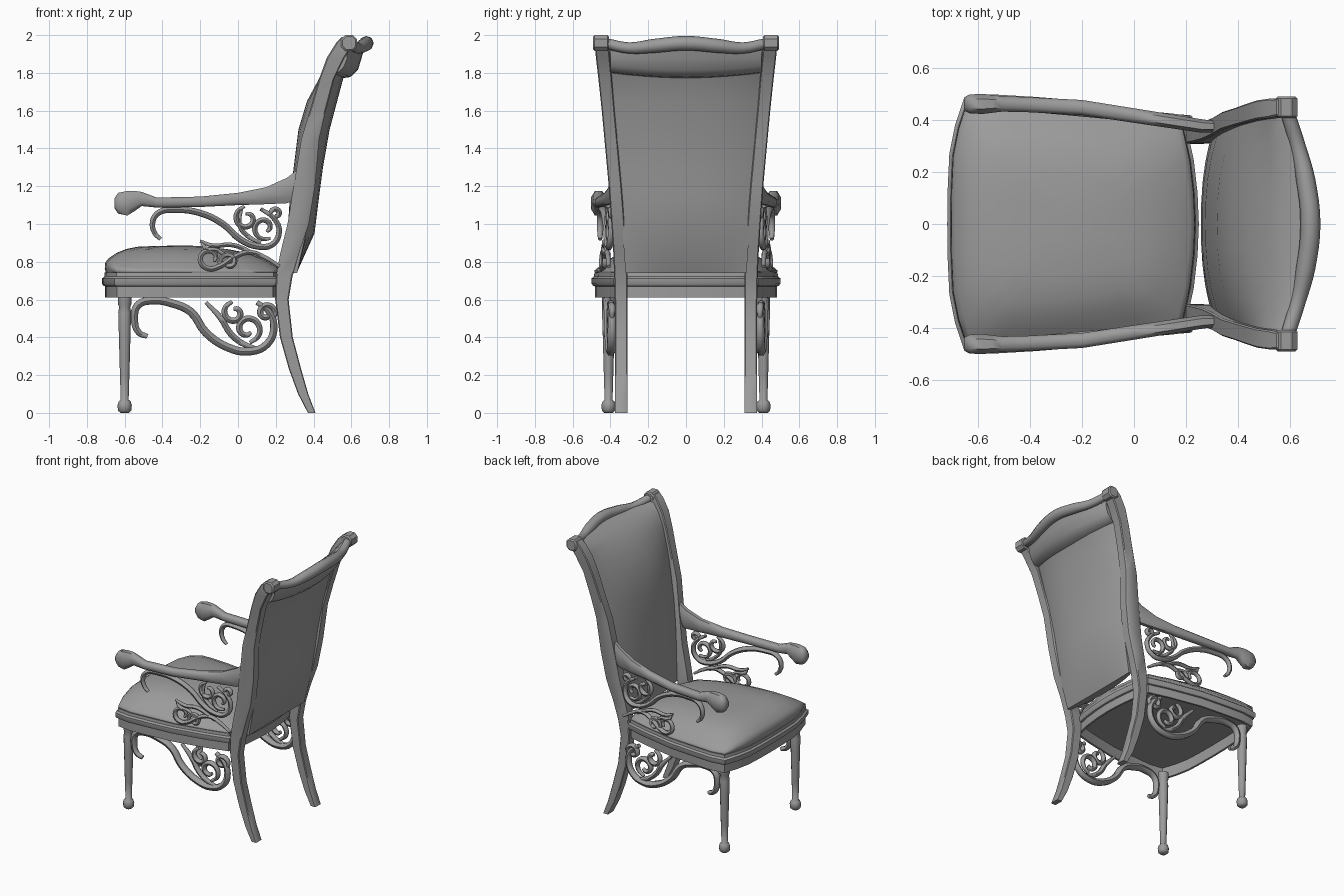
import bpy, bmesh, math

cube = bpy.data.objects.get("Cube")
if cube:
    bpy.data.objects.remove(cube, do_unlink=True)

gray = bpy.data.materials.new("plain gray")
gray.use_nodes = True
gray.diffuse_color = (0.33, 0.33, 0.33, 1)
for node in gray.node_tree.nodes:
    if node.type == 'BSDF_PRINCIPLED':
        node.inputs["Base Color"].default_value = gray.diffuse_color


def finish(name, mesh, angle=40):
    mesh.materials.clear()
    mesh.materials.append(gray)
    mesh.shade_smooth()
    mesh.set_sharp_from_angle(angle=math.radians(angle))
    obj = bpy.data.objects.new(name, mesh)
    bpy.context.collection.objects.link(obj)
    return obj


def loft(name, rings, angle=40, closed=False):
    """Skin equal-sized rings of points; cap the ends, or join them if closed."""
    bm = bmesh.new()
    loops = [[bm.verts.new(p) for p in ring] for ring in rings]
    n = len(loops[0])
    pairs = list(zip(loops, loops[1:]))
    if closed:
        pairs.append((loops[-1], loops[0]))
    else:
        bm.faces.new(loops[0])
        bm.faces.new(loops[-1])
    for a, b in pairs:
        for i in range(n):
            j = (i + 1) % n
            bm.faces.new((a[i], a[j], b[j], b[i]))
    bmesh.ops.recalc_face_normals(bm, faces=bm.faces)
    mesh = bpy.data.meshes.new(name)
    bm.to_mesh(mesh)
    bm.free()
    return finish(name, mesh, angle)


def octagon(hu, hv, cut):
    """Rectangle of half sizes hu, hv with clipped corners."""
    a, b = hu * (1 - cut), hv * (1 - cut)
    return [(hu, -b), (hu, b), (a, hv), (-a, hv), (-hu, b), (-hu, -b), (-a, -hv), (a, -hv)]


def tube(name, points, radius, sides=1):
    """Smooth tapered rod; points are (x, y, z, radius factor)."""
    curve = bpy.data.curves.new(name, 'CURVE')
    curve.dimensions = '3D'
    curve.bevel_depth = radius
    curve.bevel_resolution = sides
    curve.resolution_u = 4
    curve.use_fill_caps = True
    spline = curve.splines.new('BEZIER')
    spline.bezier_points.add(len(points) - 1)
    for bp, p in zip(spline.bezier_points, points):
        bp.co = p[:3]
        bp.radius = p[3]
        bp.handle_left_type = bp.handle_right_type = 'AUTO'
    temp = bpy.data.objects.new(name + "_path", curve)
    bpy.context.collection.objects.link(temp)
    bpy.context.view_layer.update()
    deps = bpy.context.evaluated_depsgraph_get()
    mesh = bpy.data.meshes.new_from_object(temp.evaluated_get(deps))
    bpy.data.objects.remove(temp, do_unlink=True)
    return finish(name, mesh, 60)


def spiral(cx, cz, r, start, turns, steps=9):
    """Flat scroll from its outer end inwards."""
    pts = []
    for i in range(steps):
        t = i / (steps - 1)
        a = math.radians(start) + turns * math.tau * t
        rr = r * (1 - 0.65 * t)
        pts.append((cx + rr * math.cos(a), cz + rr * math.sin(a)))
    return pts


def scroll(name, pts, radius, y_at, side, tip=0.6):
    last = len(pts) - 1
    tube(name, [(x, side * y_at(x, z), z, 1 - (1 - tip) * abs(2 * i / last - 1) ** 3)
                for i, (x, z) in enumerate(pts)], radius)


# Seat outline: bowed front, sides narrowing toward the back
half = [(-.72, 0), (-.718, .14), (-.712, .27), (-.69, .38), (-.655, .485), (-.55, .5), (-.38, .49),
        (-.2, .475), (.05, .425), (.2, .385), (.23, .25), (.245, .12)]
outline = half + [(.25, 0)] + [(x, -y) for x, y in reversed(half[1:])]


def seat_ring(scale, z, drop=0, sag=0):
    """Scaled outline; drop lowers it to the back, sag lowers it to the sides."""
    ring = []
    for x, y in outline:
        px, py = -.24 + (x + .24) * scale, y * scale
        width = .49 - .17 * max(0, px + .4)
        fall = (1 - drop * max(0, (px + .3) / .5) ** 2) * (1 - sag * min(1, abs(py) / width) ** 4)
        ring.append((px, py, .74 + (z - .74) * fall))
    return ring


loft("seat_rail", [seat_ring(s, z) for s, z in
     [(.935, .61), (.965, .61), (.965, .67), (.985, .673), (1, .685), (1, .712), (.975, .722), (.97, .742),
      (.935, .742)]], closed=True)
loft("seat_base", [seat_ring(.945, .69), seat_ring(.945, .71)])
loft("seat_cushion", [seat_ring(s, z, .5, .75) for s, z in
     [(.955, .735), (.97, .765), (.967, .793), (.93, .817), (.84, .847), (.73, .868), (.6, .88), (.4, .884),
      (.12, .886)]], 60)

# Upholstered back: z, edge front x, edge back x, centre front x, centre back x, half width
rows = [(.74, .293, .313, .258, .31, .32), (.95, .305, .36, .262, .405, .335),
        (1.15, .325, .385, .275, .43, .35), (1.3, .345, .40, .295, .45, .36),
        (1.5, .385, .43, .32, .485, .375), (1.65, .42, .465, .365, .525, .385),
        (1.8, .465, .50, .445, .565, .395), (1.88, .505, .55, .53, .61, .405),
        (1.94, .55, .59, .63, .675, .41)]
spread = [-1, -.92, -.75, -.5, -.25, 0, .25, .5, .75, .92, 1]
back_rings = []
for z, ef, eb, cf, cb, hw in rows:
    def bow(e, c, t):
        return e + (c - e) * (1 - abs(t) ** 2.5)
    front = [(bow(ef, cf, t), t * hw, z) for t in spread]
    rear = [(bow(eb, cb, t), t * hw, z) for t in reversed(spread)]
    back_rings.append(front + rear)
loft("back_cushion", back_rings, 60)

# Flared padding under the crest rail, blended from its end profile to its middle one
end_profile = [(.565, 1.925), (.58, 1.915), (.577, 1.875), (.562, 1.835), (.535, 1.805), (.495, 1.8)]
mid_profile = [(.655, 1.935), (.668, 1.93), (.655, 1.88), (.635, 1.815), (.595, 1.778), (.54, 1.77)]
flare = []
for t in spread:
    c = 1 - t * t
    flare.append([(ex + (mx - ex) * c, t * .4, ez + (mz - ez) * c)
                  for (ex, ez), (mx, mz) in zip(end_profile, mid_profile)])
loft("back_flare", flare, 50)

# Crest rail bowed to the rear
crest = [(.595, .42, 1.955, .75), (.632, .3, 1.932, .8), (.662, .17, 1.943, 1), (.68, 0, 1.957, 1.05)]
tube("crest_rail", crest + [(x, -y, z, r) for x, y, z, r in reversed(crest[:3])], .037, 2)

# Section tables for the posts (z, x0, x1, y, half width) and arms (x, z0, z1, y, half width)
post = [(0, .37, .41, .343, .033), (.1, .318, .372, .343, .033), (.23, .27, .335, .343, .033),
        (.4, .222, .29, .343, .033), (.6, .197, .268, .343, .034), (.72, .2, .288, .345, .035),
        (.85, .225, .325, .35, .035), (1, .262, .375, .36, .035), (1.2, .295, .408, .375, .034),
        (1.45, .335, .43, .398, .034), (1.6, .38, .465, .412, .034), (1.77, .43, .51, .428, .036),
        (1.88, .47, .565, .44, .037), (1.96, .52, .615, .447, .037), (1.99, .55, .61, .449, .03)]
arm = [(-.655, 1.085, 1.135, .463, .025), (-.635, 1.055, 1.165, .463, .036), (-.585, 1.045, 1.175, .463, .039),
       (-.545, 1.07, 1.175, .463, .034), (-.51, 1.095, 1.17, .463, .03), (-.43, 1.087, 1.14, .461, .029),
       (-.2, 1.09, 1.145, .449, .029), (0, 1.1, 1.165, .418, .028), (.15, 1.105, 1.195, .395, .027),
       (.26, 1.11, 1.245, .378, .026), (.33, 1.14, 1.3, .375, .02)]
leg = [(.0, .022), (.012, .035), (.04, .038), (.06, .032), (.07, .021), (.2, .025), (.42, .031),
       (.53, .034), (.56, .029), (.575, .035), (.62, .036)]

# Scroll paths in the side plane
upper_main = [(-.41, .92), (-.44, .95), (-.452, 1.01), (-.42, 1.06), (-.33, 1.075), (-.2, 1.058), (-.08, 1),
              (.01, .92), (.1, .882), (.18, .89), (.218, .96), (.19, 1.03), (.12, 1.08)]
upper_low = [(.22, .775), (.15, .82), (.06, .85), (-.02, .825), (-.1, .775), (-.16, .765), (-.2, .81), (-.17, .855),
             (-.12, .84), (-.125, .8)]
lower_main = [(-.48, .405), (-.525, .425), (-.548, .5), (-.53, .57), (-.45, .595), (-.35, .58), (-.25, .535),
              (-.17, .425), (-.05, .345), (.06, .325), (.155, .365), (.19, .46), (.16, .54), (.1, .585)]
upper_curls = [(.045, 1.03, .065, 100, 1), (.14, .98, .065, -60, -1), (.2, 1.055, .03, 200, -.9),
               (-.05, .8, .05, 220, -1)]
lower_curls = [(.05, .445, .075, -80, 1.1), (.15, .53, .05, -40, 1.1), (-.02, .53, .06, 100, 1)]
branches = [[(.02, 1.09), (.01, .99), (.06, .93), (.12, .9)],
            [(-.2, .91), (-.13, .885), (-.04, .89), (.04, .865), (.1, .83)],
            [(-.19, .9), (-.17, .87), (-.11, .86), (-.06, .83)]]
lower_branch = [(-.17, .585), (-.09, .5), (-.04, .42), (.02, .37), (.1, .34)]

for label, s in (("left", 1), ("right", -1)):
    loft("back_post_" + label, [[((x0 + x1) / 2 + u, s * y + v, z)
         for u, v in octagon((x1 - x0) / 2, w, .15)] for z, x0, x1, y, w in post], 35)
    loft("arm_" + label, [[(x, s * y + u, (z0 + z1) / 2 + v)
         for u, v in octagon(w, (z1 - z0) / 2, .5)] for x, z0, z1, y, w in arm], 50)
    # Rounded block ending each post
    loft("post_knob_" + label, [[(.588 + u * k, s * (.45 + d), 1.958 + v * k) for u, v in octagon(.042, .042, .5)]
         for d, k in ((-.042, .8), (-.034, 1), (.034, 1), (.042, .8))], 40)
    loft("front_leg_" + label, [[(-.6 + r * math.cos(a), s * .41 + r * math.sin(a), z)
         for a in [math.tau * k / 12 for k in range(12)]] for z, r in leg], 50)

    def arm_y(x, z):
        return .415 - .09 * x + .08 * max(0, .95 - z)

    def apron_y(x, z):
        return .4 - .04 * x

    scroll("arm_scroll_" + label, upper_main, .019, arm_y, s, .6)
    scroll("arm_lower_scroll_" + label, upper_low, .016, arm_y, s)
    for path in branches:
        scroll("arm_branch_" + label, path, .014, arm_y, s)
    for c in upper_curls:
        scroll("arm_curl_" + label, spiral(*c), .016, arm_y, s)
    scroll("apron_scroll_" + label, lower_main, .025, apron_y, s, .6)
    scroll("apron_branch_" + label, lower_branch, .019, apron_y, s)
    for c in lower_curls:
        scroll("apron_curl_" + label, spiral(*c), .019, apron_y, s)
